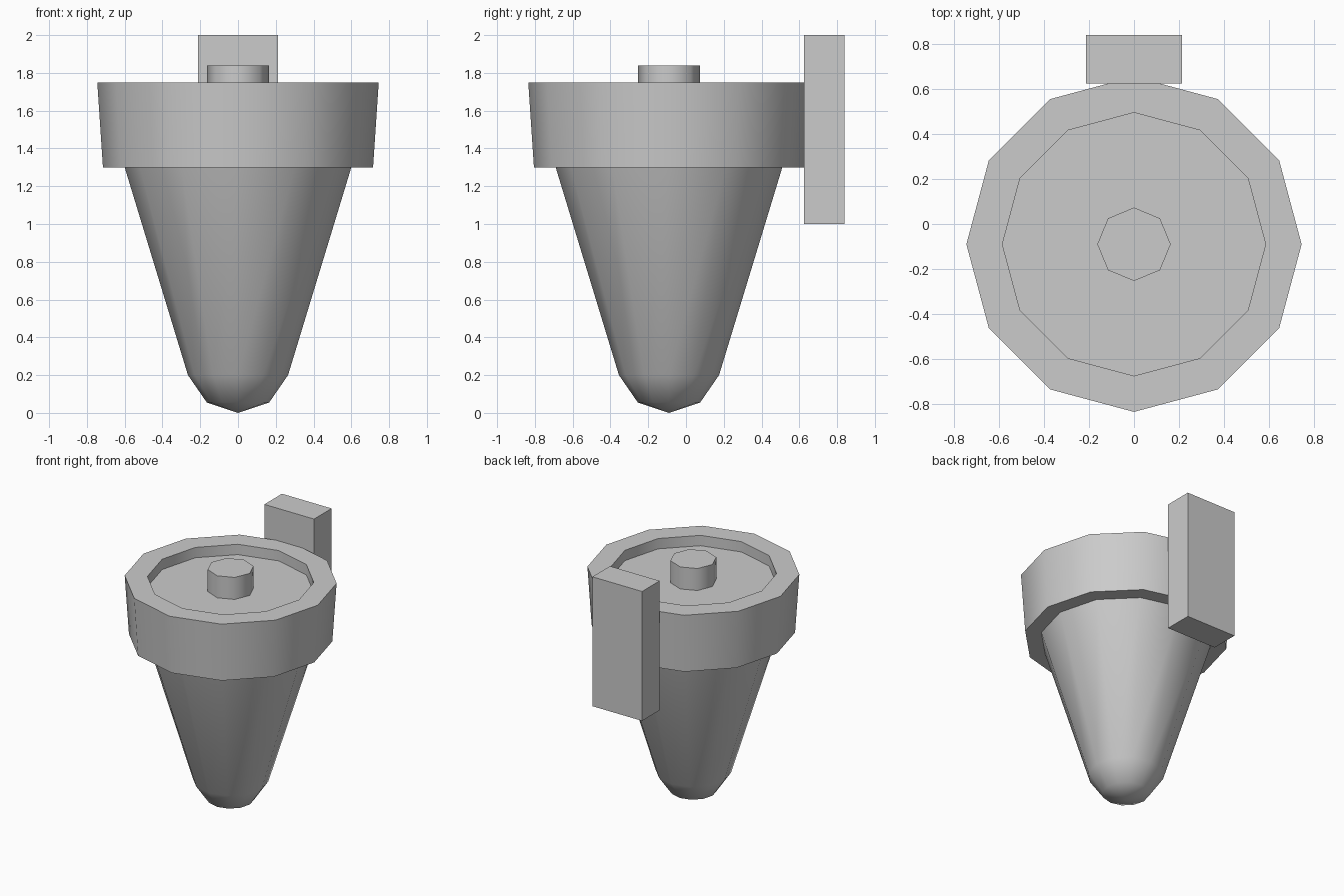
import bpy, bmesh, math

if "Cube" in bpy.data.objects:
    bpy.data.objects.remove(bpy.data.objects["Cube"])

AXIS_Y = -0.09


def finish(name, bm):
    bmesh.ops.recalc_face_normals(bm, faces=bm.faces)
    mesh = bpy.data.meshes.new(name)
    bm.to_mesh(mesh)
    bm.free()
    obj = bpy.data.objects.new(name, mesh)
    bpy.context.collection.objects.link(obj)
    return obj


def lathe(name, profile, sides):
    """Revolve (radius, z) points about the vertical axis of the model."""
    bm = bmesh.new()
    rings = []
    for r, z in profile:
        if r == 0:
            rings.append([bm.verts.new((0, AXIS_Y, z))] * sides)
        else:
            rings.append([bm.verts.new((r * math.cos(math.tau * i / sides),
                                        AXIS_Y + r * math.sin(math.tau * i / sides), z))
                          for i in range(sides)])
    for low, high in zip(rings, rings[1:]):
        for i in range(sides):
            j = (i + 1) % sides
            # dict removes the doubled vertex where a ring is a single point
            bm.faces.new(list(dict.fromkeys((low[i], low[j], high[j], high[i]))))
    obj = finish(name, bm)
    bpy.ops.object.select_all(action='DESELECT')
    obj.select_set(True)
    bpy.context.view_layer.objects.active = obj
    bpy.ops.object.shade_smooth_by_angle(angle=math.radians(50))
    return obj


# Tapered body with rounded tip
lathe("cone_body", [(0, 0), (0.165, 0.055), (0.265, 0.2), (0.6, 1.3)], 12)

# Flared collar with recessed lid
lathe("collar", [(0.6, 1.3), (0.715, 1.3), (0.745, 1.75),
                 (0.585, 1.75), (0.585, 1.67), (0, 1.67)], 12)

# Knob in the middle of the lid
lathe("lid_knob", [(0.163, 1.67), (0.163, 1.84), (0, 1.84)], 8)

# Upright mounting block at the back
bm = bmesh.new()
bmesh.ops.create_cube(bm, size=1)
bmesh.ops.scale(bm, vec=(0.425, 0.215, 1.0), verts=bm.verts)
bmesh.ops.translate(bm, vec=(0, 0.7325, 1.5), verts=bm.verts)
finish("back_block", bm)
